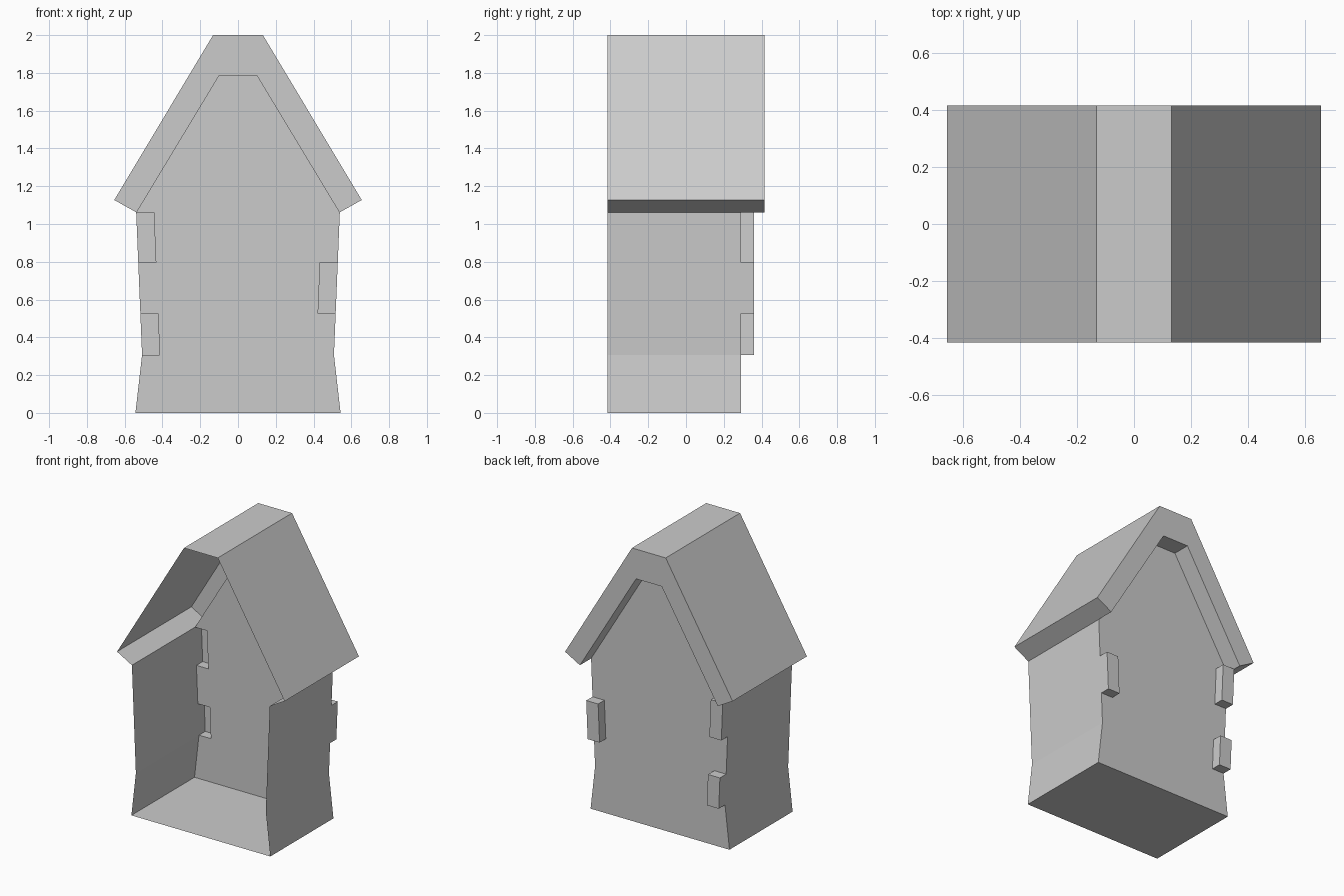
import bpy
import bmesh

cube = bpy.data.objects.get("Cube")
if cube:
    bpy.data.objects.remove(cube, do_unlink=True)

grey = bpy.data.materials.new("plain grey")
grey.use_nodes = True
grey.diffuse_color = (0.6, 0.6, 0.6, 1)
grey.node_tree.nodes["Principled BSDF"].inputs["Base Color"].default_value = (0.6, 0.6, 0.6, 1)

FRONT, WALL, BRICK, BACK = -0.415, 0.29, 0.36, 0.415
KINK, EAVE = 0.307, 1.062
BRICK_WIDTH = 0.093


def half_width(z):
    """Half the width of the body at height z: narrowest at the kink."""
    if z < KINK:
        return 0.543 + (0.508 - 0.543) * z / KINK
    return 0.508 + (0.539 - 0.508) * (z - KINK) / (EAVE - KINK)


def at(points, y):
    return [(x, y, z) for x, z in points]


def strip(points, y0, y1):
    """Quads that sweep an open x-z path from y0 to y1."""
    return [at([a, b], y0) + at([b, a], y1) for a, b in zip(points, points[1:])]


def build(name, faces):
    bm = bmesh.new()
    for loop in faces:
        bm.faces.new([bm.verts.new(p) for p in loop])
    bmesh.ops.remove_doubles(bm, verts=bm.verts[:], dist=0.0005)
    bmesh.ops.recalc_face_normals(bm, faces=bm.faces[:])
    mesh = bpy.data.meshes.new(name)
    bm.to_mesh(mesh)
    bm.free()
    mesh.materials.append(grey)
    obj = bpy.data.objects.new(name, mesh)
    bpy.context.collection.objects.link(obj)
    return obj


# Corner bricks: side and height range
bricks = {
    "upper_right_brick": (-1, 0.795, EAVE),
    "lower_right_brick": (-1, KINK, 0.527),
    "left_brick": (1, 0.525, 0.795),
}


def brick_path(s, z0, z1):
    """Outline of a brick: outer bottom, inner bottom, inner top, outer top."""
    lo, hi = half_width(z0), half_width(z1)
    return [(s * lo, z0), (s * (lo - BRICK_WIDTH), z0),
            (s * (hi - BRICK_WIDTH), z1), (s * hi, z1)]


def wall_edge(s):
    """Edge of the back wall from the floor up, notched at the bricks."""
    path = [(s * half_width(0), 0)]
    if s > 0:
        path.append((s * half_width(KINK), KINK))
    for side, z0, z1 in sorted(bricks.values(), key=lambda b: b[1]):
        if side == s:
            path += brick_path(s, z0, z1)
    if s > 0:
        path.append((s * half_width(EAVE), EAVE))
    return path


# Roof outlines, right eave to left eave
outer = [(-0.655, 1.127), (-0.132, 2.0), (0.132, 2.0), (0.655, 1.127)]
inner = [(-0.539, EAVE), (-0.1, 1.79), (0.1, 1.79), (0.539, EAVE)]

# Body: open at the front, with side walls, floor and gabled back wall
side = [(half_width(z), z) for z in (EAVE, KINK, 0)]
profile = side + [(-x, z) for x, z in reversed(side)]
back_wall = wall_edge(-1) + inner[1:3] + wall_edge(1)[::-1]
build("body", strip(profile, FRONT, WALL) + [at(back_wall, WALL)])

# Bricks: hollow pockets raised from the back wall
for name, (s, z0, z1) in bricks.items():
    path = brick_path(s, z0, z1)
    build(name, strip(path + path[:1], WALL, BRICK) + [at(path, BRICK)])

# Roof: slopes, eaves, rear rim and the recess back to the gable
slopes = strip([inner[0]] + outer + [inner[-1]], FRONT, BACK)
rim = [at([outer[i], outer[i + 1], inner[i + 1], inner[i]], BACK) for i in range(3)]
build("roof", slopes + rim + strip(inner, WALL, BACK))
